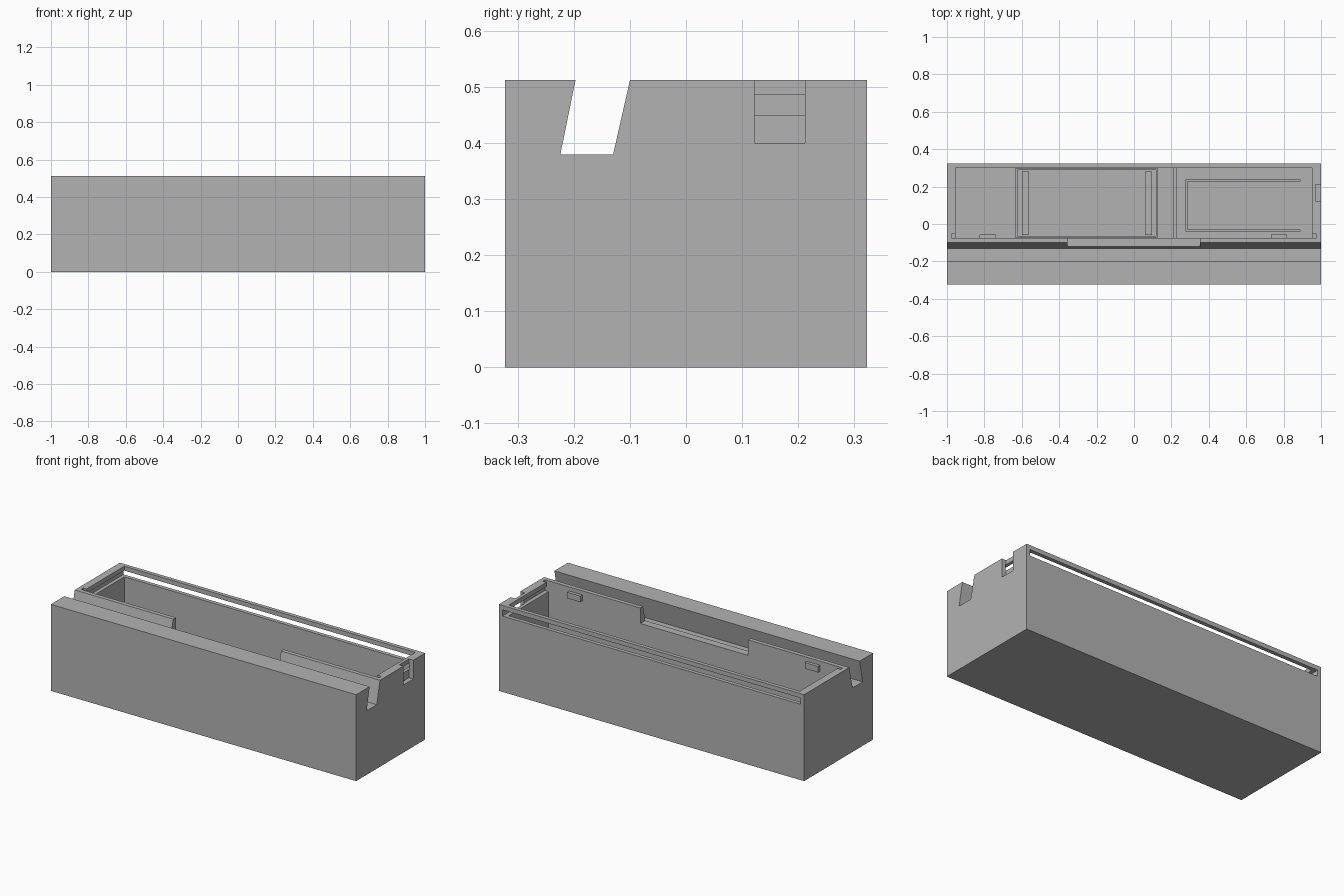
import bpy

cube = bpy.data.objects.get("Cube")
if cube:
    bpy.data.objects.remove(cube, do_unlink=True)

grey = bpy.data.materials.new("plain grey")
grey.use_nodes = True
colour = (0.45, 0.45, 0.45, 1)
grey.diffuse_color = colour
grey.node_tree.nodes["Principled BSDF"].inputs["Base Color"].default_value = colour


def prism(name, profile, x0, x1):
    """Extrude a (y, z) profile along x."""
    n = len(profile)
    verts = [(x, y, z) for x in (x0, x1) for y, z in profile]
    faces = [tuple(reversed(range(n))), tuple(range(n, 2 * n))]
    faces += [(i, (i + 1) % n, n + (i + 1) % n, n + i) for i in range(n)]
    mesh = bpy.data.meshes.new(name)
    mesh.from_pydata(verts, [], faces)
    mesh.materials.append(grey)
    obj = bpy.data.objects.new(name, mesh)
    bpy.context.collection.objects.link(obj)
    return obj


def box(name, xs, ys, zs):
    (y0, y1), (z0, z1) = ys, zs
    return prism(name, [(y0, z0), (y1, z0), (y1, z1), (y0, z1)], *xs)


def cut(target, cutter):
    """Subtract the cutter, bake the result and drop the cutter."""
    cutter.hide_render = True
    mod = target.modifiers.new("cut", "BOOLEAN")
    mod.operation, mod.solver, mod.object = "DIFFERENCE", "EXACT", cutter
    graph = bpy.context.evaluated_depsgraph_get()
    mesh = bpy.data.meshes.new_from_object(target.evaluated_get(graph))
    target.modifiers.clear()
    target.data = mesh
    bpy.data.objects.remove(cutter, do_unlink=True)


TOP, FLOOR = 0.512, 0.04
GROOVE = (0.449, 0.486)
ABOVE = 0.6

# Housing block with a deep compartment
housing = box("housing", (-1, 1), (-0.323, 0.323), (0, TOP))
cut(housing, box("compartment", (-0.955, 0.952), (-0.075, 0.3), (FLOOR, ABOVE)))

# Slanted stand slot along the whole front
slot = [(-0.224, 0.379), (-0.13, 0.379), (-0.08, ABOVE), (-0.179, ABOVE)]
cut(housing, prism("stand_slot", slot, -1.1, 1.1))

# Dip in the wall between slot and compartment
cut(housing, box("wall_dip", (-0.355, 0.352), (-0.16, -0.06), (0.42, ABOVE)))

# Sliding lid groove, open through the back, with drop-in corners at the front
cut(housing, box("lid_groove", (-0.976, 0.976), (-0.06, 0.4), GROOVE))
for side in (-1, 1):
    xs = sorted((side * 0.9, side * 0.976))
    cut(housing, box("corner", xs, (-0.074, -0.054), (GROOVE[0], ABOVE)))

# Finger notch on the left end
cut(housing, box("end_notch", (0.971, 1.1), (0.122, 0.212), (0.4, ABOVE)))

# Lid catches on the front inner wall
for name, x in (("right_catch", -0.782), ("left_catch", 0.775)):
    box(name, (x - 0.043, x + 0.043), (-0.08, -0.056), (0.452, 0.488))

# Low tray on the compartment floor with two cross bars
tray = box("tray", (-0.635, 0.128), (-0.072, 0.298), (FLOOR - 0.01, 0.1))
cut(tray, box("tray_hollow", (-0.623, 0.117), (-0.065, 0.29), (FLOOR + 0.01, ABOVE)))
for name, x in (("right_bar", -0.58), ("left_bar", 0.077)):
    box(name, (x - 0.019, x + 0.019), (-0.06, 0.28), (FLOOR, 0.07))

# Divider and U-shaped rail
box("divider", (0.21, 0.23), (-0.08, 0.305), (FLOOR - 0.01, 0.1))
rail = box("rail", (0.275, 0.89), (-0.04, 0.238), (FLOOR - 0.01, 0.07))
cut(rail, box("rail_hollow", (0.286, 1), (-0.03, 0.227), (0, ABOVE)))
